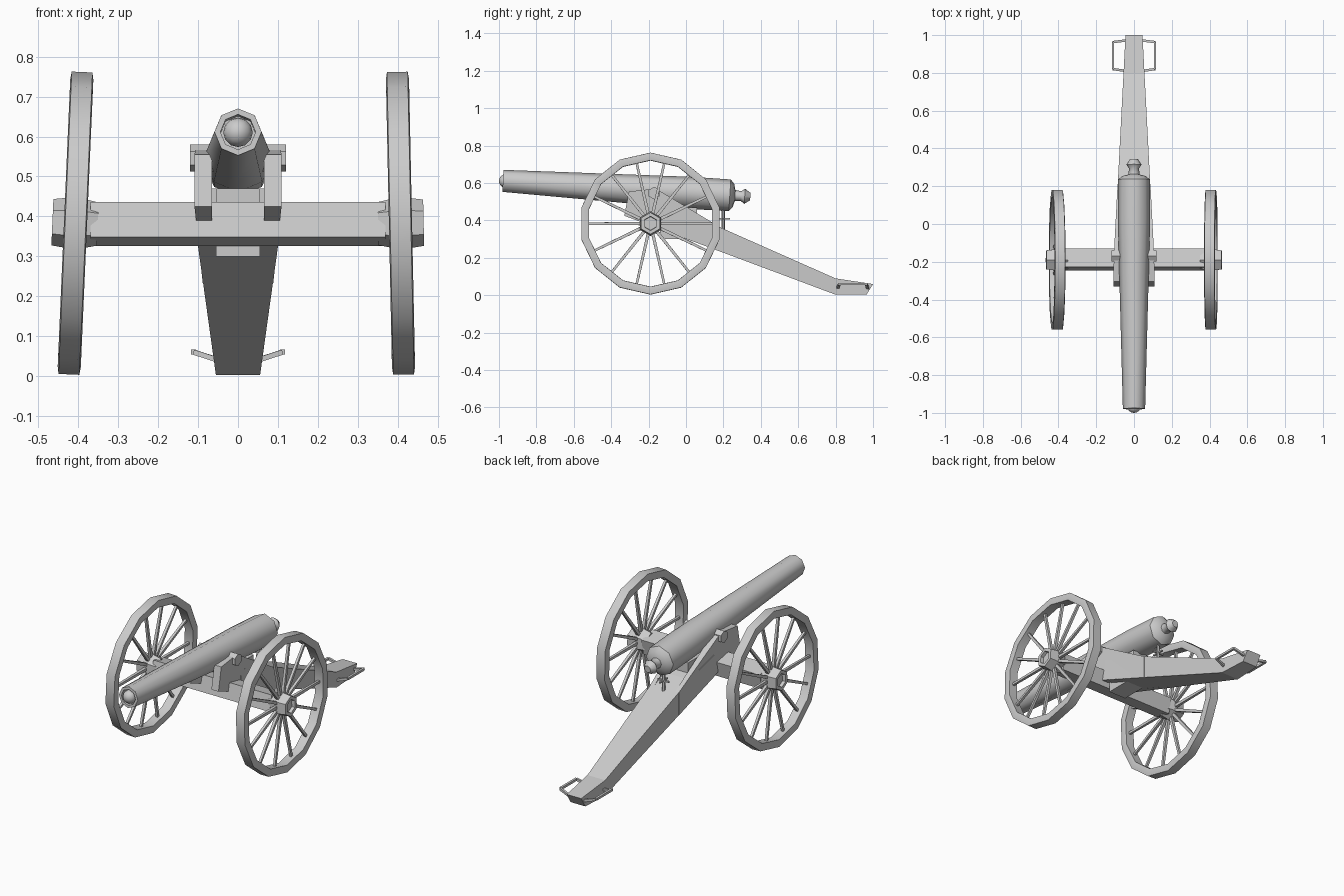
import bpy, bmesh
from math import radians, pi, cos, sin
from mathutils import Matrix, Vector

cube = bpy.data.objects.get("Cube")
if cube:
    bpy.data.objects.remove(cube, do_unlink=True)

grey = bpy.data.materials.new("plain grey")
grey.use_nodes = True
grey.diffuse_color = (0.6, 0.6, 0.6, 1)
grey.node_tree.nodes["Principled BSDF"].inputs["Base Color"].default_value = (0.6, 0.6, 0.6, 1)


def finish(bm, name, smooth=None):
    """Turn a bmesh into a named object, optionally smoothed below an angle."""
    bmesh.ops.recalc_face_normals(bm, faces=bm.faces)
    mesh = bpy.data.meshes.new(name)
    bm.to_mesh(mesh)
    bm.free()
    mesh.materials.append(grey)
    obj = bpy.data.objects.new(name, mesh)
    bpy.context.collection.objects.link(obj)
    if smooth:
        bpy.ops.object.select_all(action='DESELECT')
        obj.select_set(True)
        bpy.context.view_layer.objects.active = obj
        bpy.ops.object.shade_smooth_by_angle(angle=radians(smooth))
    return obj


def lathe(bm, profile, sides, matrix, phase=0.0, closed=False):
    """Turn (height, radius) points about the local z axis."""
    rings = []
    for h, r in profile:
        angles = [phase + 2 * pi * i / sides for i in range(sides)]
        rings.append([bm.verts.new(matrix @ Vector((r * cos(a), r * sin(a), h))) for a in angles])
    pairs = list(zip(rings, rings[1:]))
    if closed:
        pairs.append((rings[-1], rings[0]))
    else:
        bm.faces.new(rings[0])
        bm.faces.new(rings[-1])
    for a, b in pairs:
        for i in range(sides):
            j = (i + 1) % sides
            bm.faces.new((a[i], a[j], b[j], b[i]))


def bar(bm, p, q, radius, sides=4):
    p, q = Vector(p), Vector(q)
    turn = (q - p).to_track_quat('Z', 'Y').to_matrix().to_4x4()
    lathe(bm, [(0, radius), ((q - p).length, radius)], sides,
          Matrix.Translation(p) @ turn, pi / sides)


def prism(bm, outline, x_low, x_high):
    """Side outline in (y, z), with x limits given as functions of y."""
    a = [bm.verts.new((x_low(y), y, z)) for y, z in outline]
    b = [bm.verts.new((x_high(y), y, z)) for y, z in outline]
    bm.faces.new(a)
    bm.faces.new(b)
    for i in range(len(outline)):
        j = (i + 1) % len(outline)
        bm.faces.new((a[i], a[j], b[j], b[i]))


def box(name, centre, size, tilt=0):
    bm = bmesh.new()
    m = Matrix.Translation(centre) @ Matrix.Rotation(radians(tilt), 4, 'X') @ Matrix.Diagonal((*size, 1))
    bmesh.ops.create_cube(bm, size=1, matrix=m)
    return finish(bm, name)


# Wheels, each leaning in a little at the top
SPOKES = 14
for side, sign, x, lean in (("left", 1, 0.407, -1.2), ("right", -1, -0.407, 2.5)):
    wheel = (Matrix.Translation((x, -0.19, 0.383)) @ Matrix.Rotation(radians(lean), 4, 'Y')
             @ Matrix.Rotation(sign * pi / 2, 4, 'Y'))
    bm = bmesh.new()
    lathe(bm, [(-0.026, 0.379), (0.026, 0.379), (0.029, 0.36), (0.026, 0.338),
               (-0.026, 0.338), (-0.029, 0.36)], SPOKES, wheel, closed=True)
    finish(bm, side + "_wheel_rim", 30)

    bm = bmesh.new()
    for i in range(SPOKES):
        spin = Matrix.Rotation(2 * pi * (i + 0.5) / SPOKES, 4, 'Z') @ Matrix.Rotation(pi / 2, 4, 'Y')
        lathe(bm, [(0.04, 0.012), (0.345, 0.009)], 4, wheel @ spin, pi / 4)
    finish(bm, side + "_wheel_spokes")

    bm = bmesh.new()
    lathe(bm, [(-0.056, 0.054), (0, 0.066), (0.058, 0.058), (0.058, 0.038), (0.04, 0.036)], 6, wheel)
    finish(bm, side + "_wheel_hub")

# Axle beam
box("axle", (0, -0.188, 0.381), (0.74, 0.1, 0.09), -13)

# Barrel with open bore and rear knob
gun = Matrix.Translation((0, -0.17, 0.56)) @ Matrix.Rotation(radians(-93.65), 4, 'X')
bm = bmesh.new()
lathe(bm, [(-0.74, 0.044), (-0.81, 0.044), (-0.81, 0.059), (-0.1, 0.078), (0.2, 0.086),
           (0.405, 0.085), (0.425, 0.062), (0.433, 0.03), (0.465, 0.026),
           (0.485, 0.04), (0.515, 0.02)], 8, gun)
finish(bm, "barrel", 46)

# Ball in the muzzle
bm = bmesh.new()
bmesh.ops.create_uvsphere(bm, u_segments=12, v_segments=8, radius=0.037,
                          matrix=gun @ Matrix.Translation((0, 0, -0.795)))
finish(bm, "ball", 50)

# Trunnion bar through the barrel
bm = bmesh.new()
lathe(bm, [(-0.12, 0.034), (0.12, 0.034)], 6,
      Matrix.Translation((0, -0.17, 0.546)) @ Matrix.Rotation(pi / 2, 4, 'Y'))
finish(bm, "trunnion")


# Trail, narrowing towards the rear
def half_width(y):
    return 0.097 - 0.052 * y


bm = bmesh.new()
prism(bm, [(-0.12, 0.347), (-0.12, 0.47), (0.1, 0.4), (0.19, 0.36), (0.8, 0.09),
           (1.0, 0.06), (0.965, 0.003), (0.8, 0.003)],
      lambda y: -half_width(y), half_width)
finish(bm, "trail")

# Cheeks that carry the trunnion
for side, sign in (("left", 1), ("right", -1)):
    bm = bmesh.new()
    prism(bm, [(-0.33, 0.425), (-0.305, 0.555), (-0.16, 0.57), (0.19, 0.36), (0.19, 0.231)],
          lambda y: sign * 0.065, lambda y: sign * (half_width(y) + 0.001 if y > -0.2 else 0.109))
    finish(bm, side + "_cheek")

# Bed block between the cheeks
box("bed_block", (0, -0.04, 0.385), (0.11, 0.2, 0.17))

# Elevating screw with cross handle
bm = bmesh.new()
bar(bm, (0, 0.2, 0.33), (0, 0.2, 0.47), 0.009, 6)
bar(bm, (-0.035, 0.2, 0.41), (0.035, 0.2, 0.41), 0.006)
bar(bm, (0, 0.165, 0.41), (0, 0.235, 0.41), 0.006)
finish(bm, "elevating_screw")

# Lifting handles at the trail end
for side, sign in (("left", 1), ("right", -1)):
    bm = bmesh.new()
    path = [(0.04, 0.81, 0.037), (0.111, 0.82, 0.06), (0.111, 0.963, 0.06), (0.04, 0.972, 0.037)]
    path = [(sign * x, y, z) for x, y, z in path]
    for p, q in zip(path, path[1:]):
        bar(bm, p, q, 0.009)
    finish(bm, side + "_handle")
